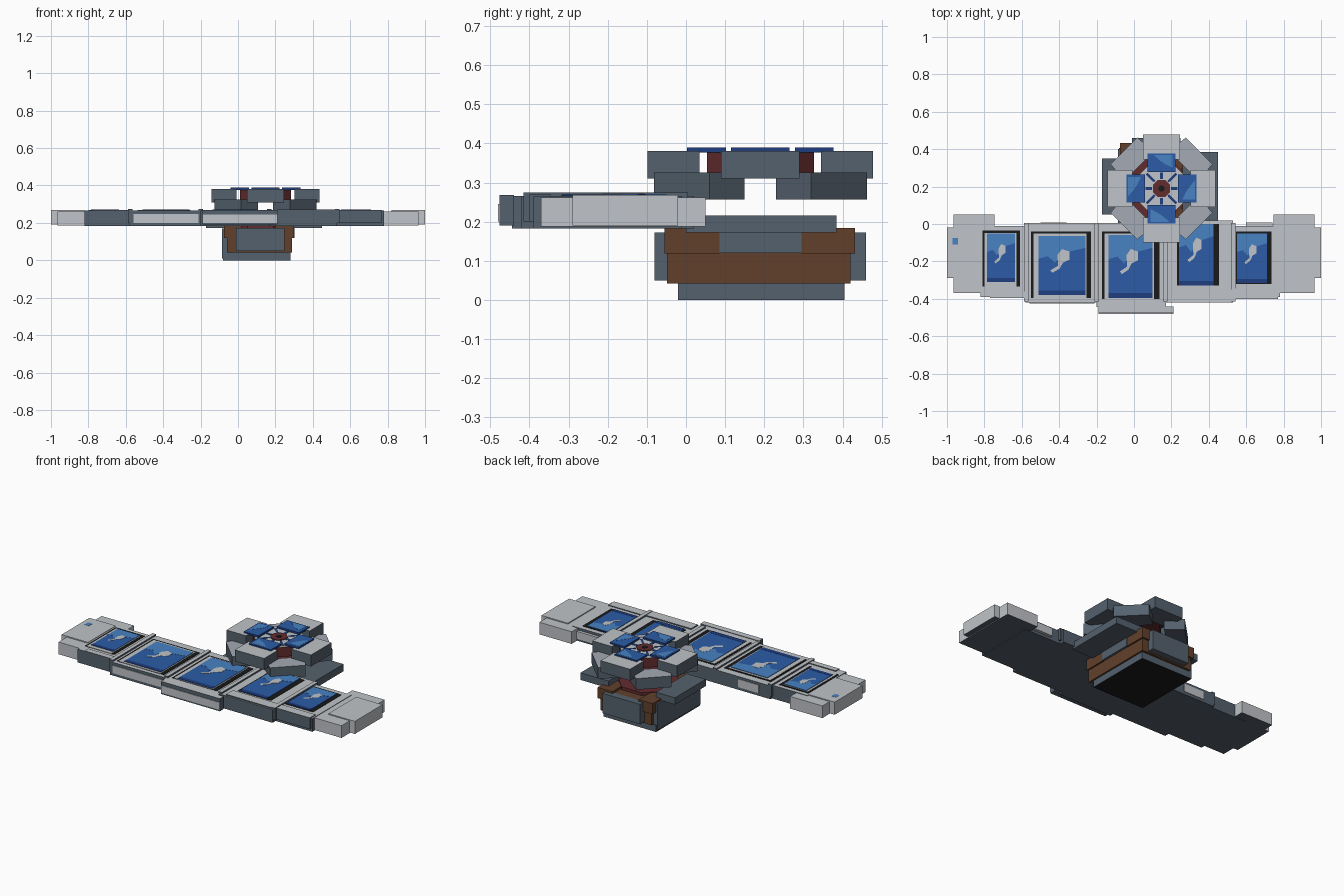
import bpy, bmesh, math
from mathutils import Vector

if "Cube" in bpy.data.objects:
    bpy.data.objects.remove(bpy.data.objects["Cube"])


def mat(name, r, g, b):
    m = bpy.data.materials.new(name)
    m.diffuse_color = (r, g, b, 1)
    m.use_nodes = True
    m.node_tree.nodes["Principled BSDF"].inputs["Base Color"].default_value = m.diffuse_color
    return m


LIGHT = mat("light_grey", .53, .55, .58)
MID = mat("mid_grey", .37, .40, .46)
SLATE = mat("slate", .09, .12, .155)
BROWN = mat("brown", .122, .051, .024)
RED = mat("dark_red", .122, .025, .027)
BLUE = mat("blue", .025, .107, .39)
SKY = mat("light_blue", .065, .223, .546)
NAVY = mat("navy", .013, .048, .216)
BLACK = mat("black", .010, .010, .011)


def prism(name, pts, z0, z1, side, top=None, bottom=None):
    """Vertical prism over an outline; top and bottom may differ in colour."""
    bm = bmesh.new()
    f = bm.faces.new([bm.verts.new((x, y, z0)) for x, y in pts])
    r = bmesh.ops.extrude_face_region(bm, geom=[f])
    vs = [v for v in r["geom"] if isinstance(v, bmesh.types.BMVert)]
    bmesh.ops.translate(bm, verts=vs, vec=(0, 0, z1 - z0))
    bmesh.ops.recalc_face_normals(bm, faces=bm.faces)
    bm.normal_update()
    for f in bm.faces:
        f.material_index = 1 if f.normal.z > .5 else 2 if f.normal.z < -.5 else 0
    me = bpy.data.meshes.new(name)
    bm.to_mesh(me)
    bm.free()
    for m in (side, top or side, bottom or side):
        me.materials.append(m)
    ob = bpy.data.objects.new(name, me)
    bpy.context.collection.objects.link(ob)
    return ob


def box(name, x0, x1, y0, y1, z0, z1, side, top=None, bottom=None):
    return prism(name, [(x0, y0), (x1, y0), (x1, y1), (x0, y1)], z0, z1, side, top, bottom)


def ngon(cx, cy, r, n=8):
    return [(cx + r * math.cos(2 * math.pi * (i + .5) / n),
             cy + r * math.sin(2 * math.pi * (i + .5) / n)) for i in range(n)]


def glare(name, x0, x1, y0, y1, z, blob=True):
    """Blue display plate with a pale corner, navy lower edge and bright patch."""
    def at(pts):
        return [(x0 + u * (x1 - x0), y0 + v * (y1 - y0)) for u, v in pts]
    box(name, x0, x1, y0, y1, z - .004, z, BLUE)
    prism(name + "_sky", at([(0, .62), (.2, .66), (.35, .55), (.55, .72), (1, .8), (1, 1), (0, 1)]),
          z, z + .001, SKY)
    box(name + "_edge", x0, x1, y0, y0 + .08 * (y1 - y0), z, z + .001, NAVY)
    if blob:
        prism(name + "_patch", at([(.25, .42), (.42, .5), (.4, .68), (.5, .78), (.66, .74),
                                   (.66, .6), (.52, .55), (.45, .45), (.3, .38)]),
              z + .001, z + .002, LIGHT)


# Wing segments: body x0,x1,y0,y1 / black frame / blue display
segments = [
    ((-.82, -.58, -.39, -.01), (-.81, -.61, -.335, -.035), (-.785, -.635, -.31, -.05)),
    ((-.58, -.20, -.42, .005), (-.55, -.23, -.395, -.04), (-.51, -.26, -.38, -.065)),
    ((-.20, .17, -.445, .005), (-.17, .135, -.40, -.04), (-.135, .10, -.395, -.06)),
    ((.17, .53, -.42, .02), (.23, .455, -.33, 0), (.24, .425, -.33, 0)),
    ((.53, .78, -.39, -.01), (.545, .735, -.32, -.04), (.55, .71, -.315, -.05)),
]
for i, (b, k, d) in enumerate(segments):
    n = f"wing_segment_{i + 1}"
    box(n, *b, .183, .265, SLATE, LIGHT)
    box(n + "_frame", *k, .263, .267, BLACK)
    if i < 3:
        box(n + "_liner", k[0] + .012, d[1] + .006, k[2], k[3] - .012, .265, .268, LIGHT)
    glare(n + "_display", *d, .270)

# Raised dividers between the segments
for i, x in enumerate((-.575, -.20, .168, .53)):
    box(f"divider_{i + 1}", x - .012, x + .012, -.415, .005, .20, .275, SLATE, LIGHT)

# Front ledges and pale side trims
box("front_ledge_centre", -.19, .21, -.477, -.44, .19, .268, SLATE, LIGHT)
box("front_trim_centre", -.19, .21, -.48, -.477, .20, .245, LIGHT)
box("front_trim_left", -.56, -.21, -.424, -.42, .20, .248, LIGHT)
box("front_ledge_right", .21, .52, -.415, -.35, .26, .272, SLATE, LIGHT)
box("front_ledge_far_right", .53, .77, -.40, -.345, .20, .27, SLATE, LIGHT)
box("front_ledge_far_left", -.77, -.58, -.395, -.36, .20, .27, SLATE, LIGHT)
for x in (-.50, .60):
    box("rear_trim", x, x + .14, -.01, .008, .20, .25, LIGHT)

# End caps, mirrored left and right
for s, n in ((-1, "left"), (1, "right")):
    def span(a, b):
        return sorted((s * a, s * b))
    box(f"end_cap_{n}", *span(.745, .965), -.37, .05, .187, .262, LIGHT, LIGHT, SLATE)
    box(f"end_tip_{n}", *span(.82, 1.0), -.29, -.02, .19, .268, LIGHT, LIGHT, SLATE)
    # inner part of the cap makes way for the outer displays
box("end_lamp", -.97, -.94, -.11, -.075, .267, .269, SKY)

# Raise the outer displays' bases just clear of the end caps
for x0, x1 in ((-.80, -.62), (.56, .74)):
    box("outer_display_base", x0, x1, -.335, -.04, .258, .264, SLATE)

# Hub base
box("hub_foot", -.08, .28, -.02, .405, 0, .042, SLATE, None, BLACK)
box("hub_body", -.06, .29, -.048, .42, .042, .17, BROWN)
box("hub_side_plate_left", -.085, -.055, -.02, .40, .01, .17, SLATE)
box("hub_side_plate_right", .285, .303, .085, .295, .12, .172, SLATE)
box("hub_front_plate", -.01, .248, -.08, -.04, .05, .172, SLATE)
box("hub_rear_plate", -.01, .248, .415, .46, .05, .172, SLATE)
for x0, x1 in ((-.075, .02), (.20, .30)):
    for y0, y1 in ((-.055, .085), (.295, .432)):
        box("hub_corner_block", x0, x1, y0, y1, .118, .184, BROWN)
prism("hub_floor", ngon(.12, .19, .18), .165, .188, RED)
box("hub_shelf_right", .26, .45, 0, .385, .172, .216, SLATE)
box("hub_shelf_left", -.17, -.04, .05, .35, .172, .214, SLATE)

# Upper ring: four raised arms and four lower corner blocks around one centre
CX, CY = .147, .19


def turned(pts, k):
    c, s = (1, 0, -1, 0)[k], (0, 1, 0, -1)[k]
    return [(CX + c * x - s * y, CY + s * x + c * y) for x, y in pts]


for k in range(4):
    prism(f"ring_arm_{k + 1}", turned([(.155, -.10), (.288, -.10), (.288, .10), (.155, .10)], k),
          .31, .381, SLATE, LIGHT)
    prism(f"ring_corner_{k + 1}", turned([(.20, .04), (.272, .13), (.13, .272), (.04, .20)], k),
          .256, .325, SLATE, MID)
    prism(f"ring_screen_{k + 1}", turned([(.088, -.075), (.187, -.075), (.187, .075), (.088, .075)], k),
          .377, .389, NAVY, BLUE)
    prism(f"ring_screen_shine_{k + 1}",
          turned([(.11, -.06), (.178, -.06), (.178, .04), (.15, .01), (.13, -.02)], k),
          .389, .390, SKY)
    # Spokes around the centre
    prism(f"spoke_{k + 1}", turned([(.05, -.008), (.085, -.008), (.085, .008), (.05, .008)], k),
          .377, .379, NAVY)
    prism(f"diagonal_spoke_{k + 1}", turned([(.04, .032), (.085, .075), (.075, .085), (.032, .04)], k),
          .377, .379, NAVY)

prism("ring_core", ngon(CX, CY, .148), .318, .377, RED, LIGHT)
prism("ring_button", ngon(CX, CY, .05), .377, .381, RED)
prism("ring_button_centre", ngon(CX, CY, .017), .381, .383, BLACK)
